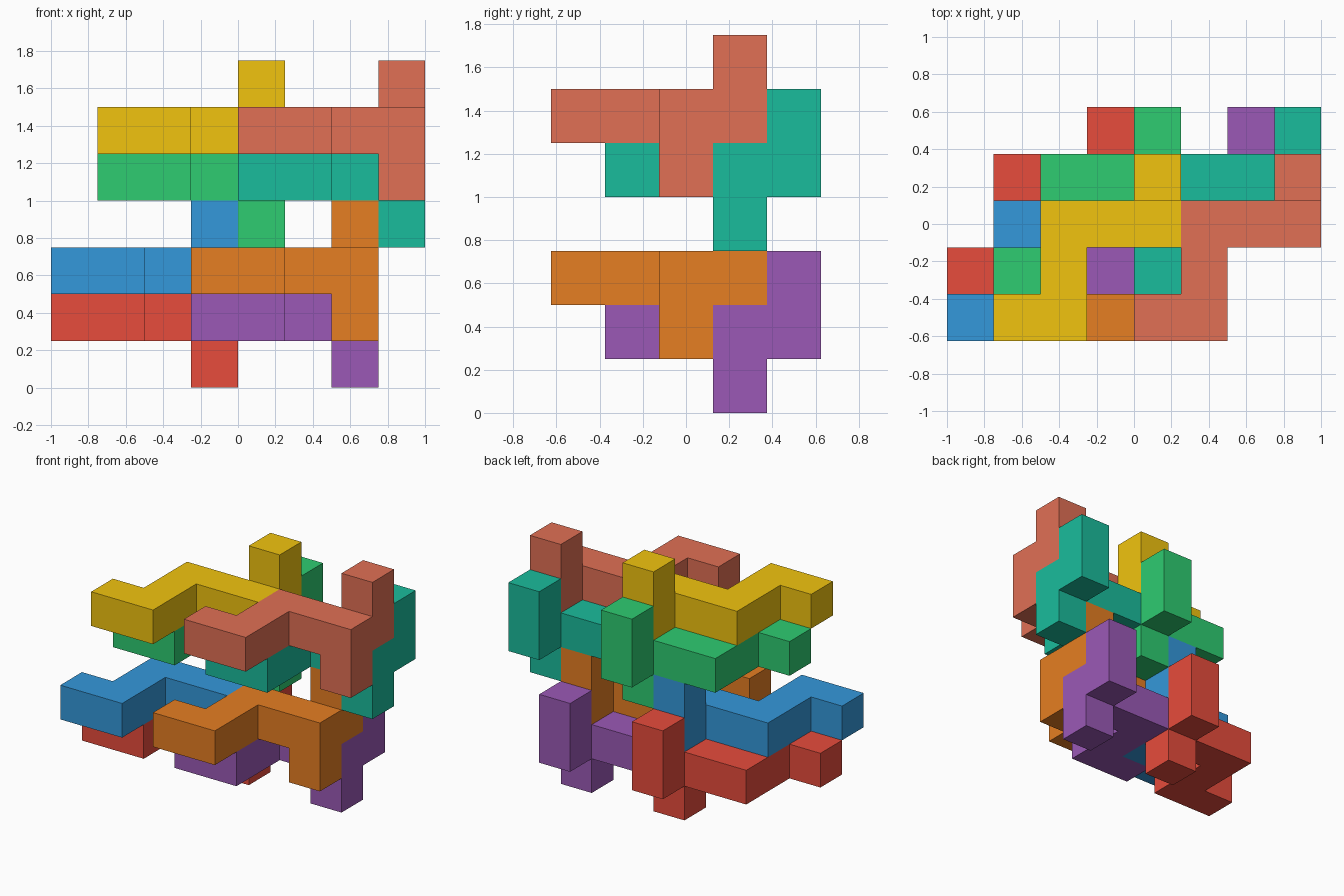
import bpy, bmesh
from mathutils import Vector

if "Cube" in bpy.data.objects:
    bpy.data.objects.remove(bpy.data.objects["Cube"])

CELL = 0.25
ORIGIN = Vector((-1.0, -0.625, 0.0))  # corner of cell (0, 0, 0)

# One nine-cell puzzle piece: a zigzag with a peg down and a peg up at its end
PIECE = [(0, 0, 0), (1, 0, 0), (1, 1, 0), (1, 2, 0), (2, 2, 0),
         (3, 2, 0), (3, 3, 0), (3, 2, -1), (3, 3, 1)]

# Steps of the lattice along which the piece repeats
ACROSS, BEHIND, BELOW = Vector((-3, 0, 0)), Vector((0, 1, -1)), Vector((-1, 0, -3))
START = Vector((4, 0, 5))

# Keyed by (across, behind, below)
PIECES = {
    (0, 0, 0): ("upper_right_front_piece", "E17055"),
    (0, 1, 0): ("upper_right_back_piece", "1ABC9C"),
    (1, 0, 0): ("upper_left_front_piece", "F1C40F"),
    (1, 1, 0): ("upper_left_back_piece", "2ECC71"),
    (0, 0, 1): ("lower_right_front_piece", "E67E22"),
    (0, 1, 1): ("lower_right_back_piece", "9B59B6"),
    (1, 0, 1): ("lower_left_front_piece", "3498DB"),
    (1, 1, 1): ("lower_left_back_piece", "E74C3C"),
}


def linear(c):
    return c / 12.92 if c <= 0.04045 else ((c + 0.055) / 1.055) ** 2.4


def piece_mesh(name):
    """Outer skin of the piece, with coplanar faces merged."""
    bm = bmesh.new()
    cells = set(PIECE)
    for cell in PIECE:
        for axis in range(3):
            for sign in (-1, 1):
                n = Vector((0, 0, 0))
                n[axis] = sign
                if tuple(int(v) for v in Vector(cell) + n) in cells:
                    continue
                u, v = Vector((0, 0, 0)), Vector((0, 0, 0))
                u[(axis + 1) % 3] = 0.5
                v[(axis + 2) % 3] = 0.5 * sign
                mid = Vector(cell) + Vector((0.5, 0.5, 0.5)) + n * 0.5
                corners = (mid - u - v, mid + u - v, mid + u + v, mid - u + v)
                bm.faces.new([bm.verts.new(p * CELL) for p in corners])
    bmesh.ops.remove_doubles(bm, verts=bm.verts, dist=1e-4)
    bmesh.ops.dissolve_limit(bm, angle_limit=0.01, verts=bm.verts, edges=bm.edges)
    mesh = bpy.data.meshes.new(name)
    bm.to_mesh(mesh)
    bm.free()
    return mesh


# Eight interlocking copies
for (a, b, c), (name, code) in PIECES.items():
    obj = bpy.data.objects.new(name, piece_mesh(name))
    obj.location = ORIGIN + (START + ACROSS * a + BEHIND * b + BELOW * c) * CELL
    mat = bpy.data.materials.new(name + "_colour")
    mat.diffuse_color = [linear(int(code[i:i + 2], 16) / 255) for i in (0, 2, 4)] + [1.0]
    mat.use_nodes = True
    mat.node_tree.nodes["Principled BSDF"].inputs["Base Color"].default_value = mat.diffuse_color
    obj.data.materials.append(mat)
    bpy.context.collection.objects.link(obj)
